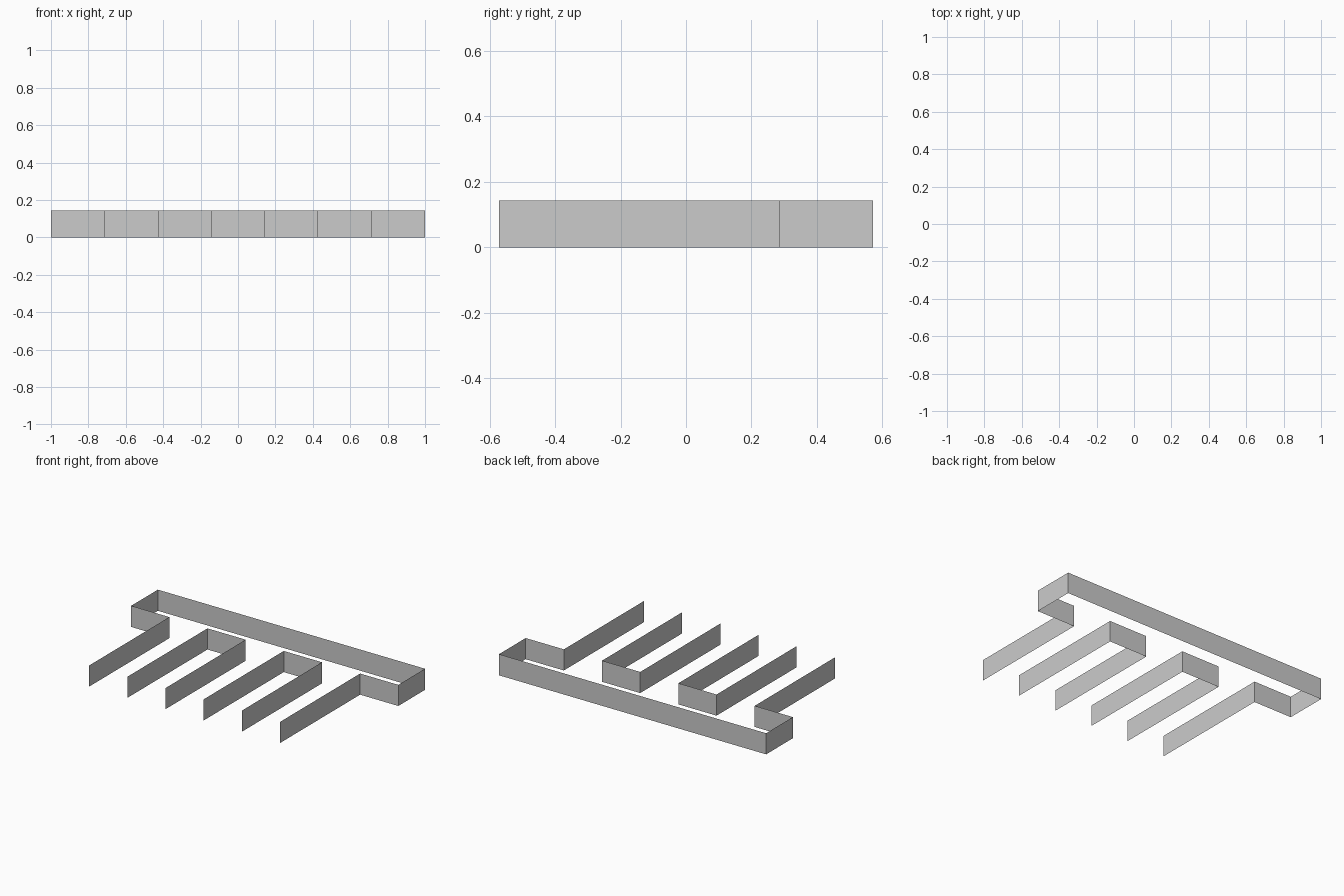
import bpy

if "Cube" in bpy.data.objects:
    bpy.data.objects.remove(bpy.data.objects["Cube"])

U = 1 / 7   # module size: the model is 14 x 8 x 1 modules


def wall(name, path):
    """Raise an open plan outline into a thin upright wall."""
    n = len(path)
    verts = [(x * U, y * U, z) for z in (0, U) for x, y in path]
    faces = [(i, i + 1, n + i + 1, n + i) for i in range(n - 1)]
    mesh = bpy.data.meshes.new(name)
    mesh.from_pydata(verts, [], faces)
    mesh.update()
    obj = bpy.data.objects.new(name, mesh)
    bpy.context.collection.objects.link(obj)
    return obj


# outer wall: outermost prongs, shoulders, ends and long back
half = [(5, -4), (5, 2), (7, 2), (7, 4)]
wall("outer_wall", half + [(-x, y) for x, y in reversed(half)])

# U-shaped walls lining the two gaps between the prongs
for side, cx in (("left", -2), ("right", 2)):
    wall(f"{side}_gap_wall",
         [(cx - 1, -4), (cx - 1, 2), (cx + 1, 2), (cx + 1, -4)])
